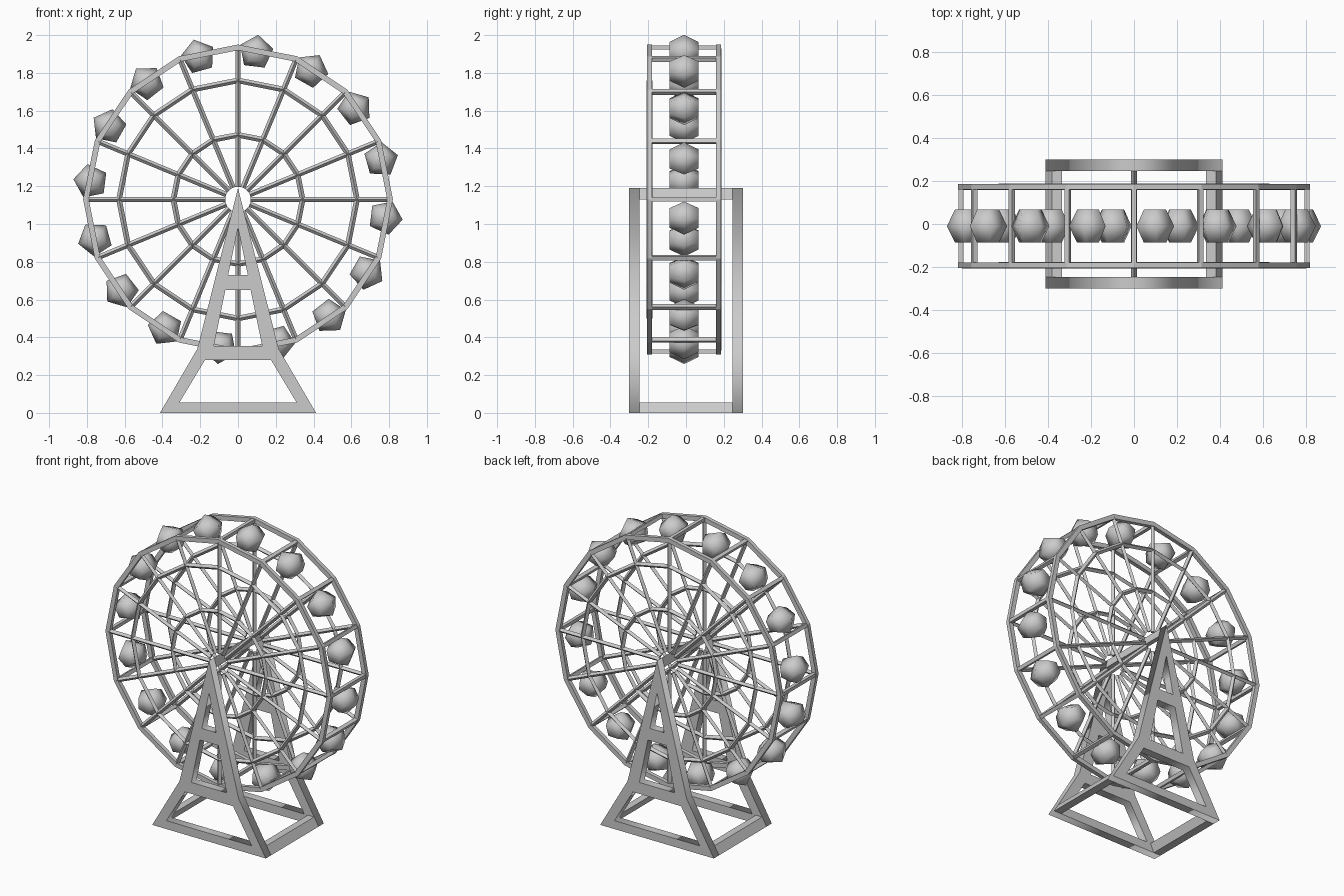
import bpy, math
from math import sin, cos, pi
from mathutils import Vector

if "Cube" in bpy.data.objects:
    bpy.data.objects.remove(bpy.data.objects["Cube"])

CZ, CY, N = 1.13, -0.01, 16      # wheel centre height, depth offset, sides
SIDE = 0.183                     # wheel plane offset from its middle


def make(name, verts, faces):
    me = bpy.data.meshes.new(name)
    me.from_pydata(verts, [], faces)
    ob = bpy.data.objects.new(name, me)
    bpy.context.collection.objects.link(ob)
    return ob


def polar(a, r, y):
    # angle measured clockwise from the top
    return Vector((r * sin(a), y, CZ + r * cos(a)))


def ring(name, section, y):
    # sweep a (radius, depth) section around the wheel centre
    k = len(section)
    verts = [polar(2 * pi * i / N, r, y + d) for i in range(N) for r, d in section]
    faces = [(i * k + j, i * k + (j + 1) % k,
              (i + 1) % N * k + (j + 1) % k, (i + 1) % N * k + j)
             for i in range(N) for j in range(k)]
    return make(name, verts, faces)


def bars(name, ends, half, turn):
    # four-sided bars between pairs of points, one object
    verts, faces = [], []
    for p, q, side in ends:
        d = (q - p).normalized()
        u = side.normalized()
        v = d.cross(u)
        b = len(verts)
        for c in (p, q):
            for j in range(4):
                a = turn + j * pi / 2
                verts.append(c + half * (u * cos(a) + v * sin(a)))
        faces += [(b + j, b + (j + 1) % 4, b + 4 + (j + 1) % 4, b + 4 + j) for j in range(4)]
        faces += [(b + 3, b + 2, b + 1, b), (b + 4, b + 5, b + 6, b + 7)]
    return make(name, verts, faces)


def prism(name, pts, y0, y1):
    n = len(pts)
    verts = [(x, y, z) for y in (y0, y1) for x, z in pts]
    faces = [tuple(range(n)), tuple(range(2 * n - 1, n - 1, -1))]
    faces += [(i, i + n, (i + 1) % n + n, (i + 1) % n) for i in range(n)]
    return make(name, verts, faces)


def diamond(r, h):
    return [(r - h, 0), (r, -h), (r + h, 0), (r, h)]


# wheel faces: rim, two inner rings, spokes
angles = [2 * pi * i / N for i in range(N)]
for label, s in (("front", -1), ("back", 1)):
    y = CY + s * SIDE
    ring(label + "_rim", [(.79, -.013), (.82, -.013), (.82, .013), (.79, .013)], y)
    ring(label + "_middle_ring", diamond(.63, .015), y)
    ring(label + "_inner_ring", diamond(.342, .015), y)
    bars(label + "_spokes", [(polar(a, .067, y), polar(a, .80, y), Vector((0, 1, 0)))
                             for a in angles], .014, 0)

# bars joining the two rims
bars("rim_crossbars", [(polar(a, .805, CY - SIDE), polar(a, .805, CY + SIDE),
                        Vector((sin(a), 0, cos(a)))) for a in angles], .016, pi / 4)

# five-sided cabins between the rims, one point facing outward
for i in range(N):
    a0 = math.radians(7 + 22.5 * i)
    c = polar(a0, .785, CY)
    verts = []
    for r, d in ((.055, -.077), (.093, 0), (.055, .077)):
        for j in range(5):
            a = a0 + j * 2 * pi / 5
            verts.append(c + Vector((r * sin(a), d, r * cos(a))))
    faces = [(0, 1, 2, 3, 4)[::-1], (10, 11, 12, 13, 14)]
    faces += [(k + j, k + (j + 1) % 5, k + 5 + (j + 1) % 5, k + 5 + j)
              for k in (0, 5) for j in range(5)]
    cabin = make("cabin_%02d" % (i + 1), verts, faces)
    cabin.data.shade_smooth()

# support frames: outline with three openings, filled and extruded
outline = [(0, 1.19), (.215, .34), (.413, 0), (-.413, 0), (-.215, .34)]
openings = [
    [(0, .98), (.052, .73), (-.052, .73)],
    [(.067, .65), (.128, .355), (-.128, .355), (-.067, .65)],
    [(.175, .28), (.31, .055), (-.31, .055), (-.175, .28)],
]
for label, s in (("front", -1), ("back", 1)):
    cu = bpy.data.curves.new(label + "_support", 'CURVE')
    cu.dimensions = '2D'
    cu.fill_mode = 'BOTH'
    cu.extrude = .0275
    for pts in [outline] + openings:
        sp = cu.splines.new('POLY')
        sp.points.add(len(pts) - 1)
        for p, (x, z) in zip(sp.points, pts):
            p.co = (x, z, 0, 1)
        sp.use_cyclic_u = True
    ob = bpy.data.objects.new(label + "_support", cu)
    ob.rotation_euler = (pi / 2, 0, 0)
    ob.location = (0, s * .2735, 0)
    bpy.context.collection.objects.link(ob)

# axle and base rails joining the supports
prism("axle", [(0, 1.19), (.015, 1.13), (-.015, 1.13)], -.247, .247)
for label, s in (("left", -1), ("right", 1)):
    prism(label + "_base_rail",
          [(s * .413, 0), (s * .381, .055), (s * .335, .055), (s * .36, 0)], -.247, .247)

# consistent outward normals
import bmesh
for ob in bpy.context.collection.objects:
    if ob.type == 'MESH':
        bm = bmesh.new()
        bm.from_mesh(ob.data)
        bmesh.ops.recalc_face_normals(bm, faces=bm.faces)
        bm.to_mesh(ob.data)
        bm.free()
